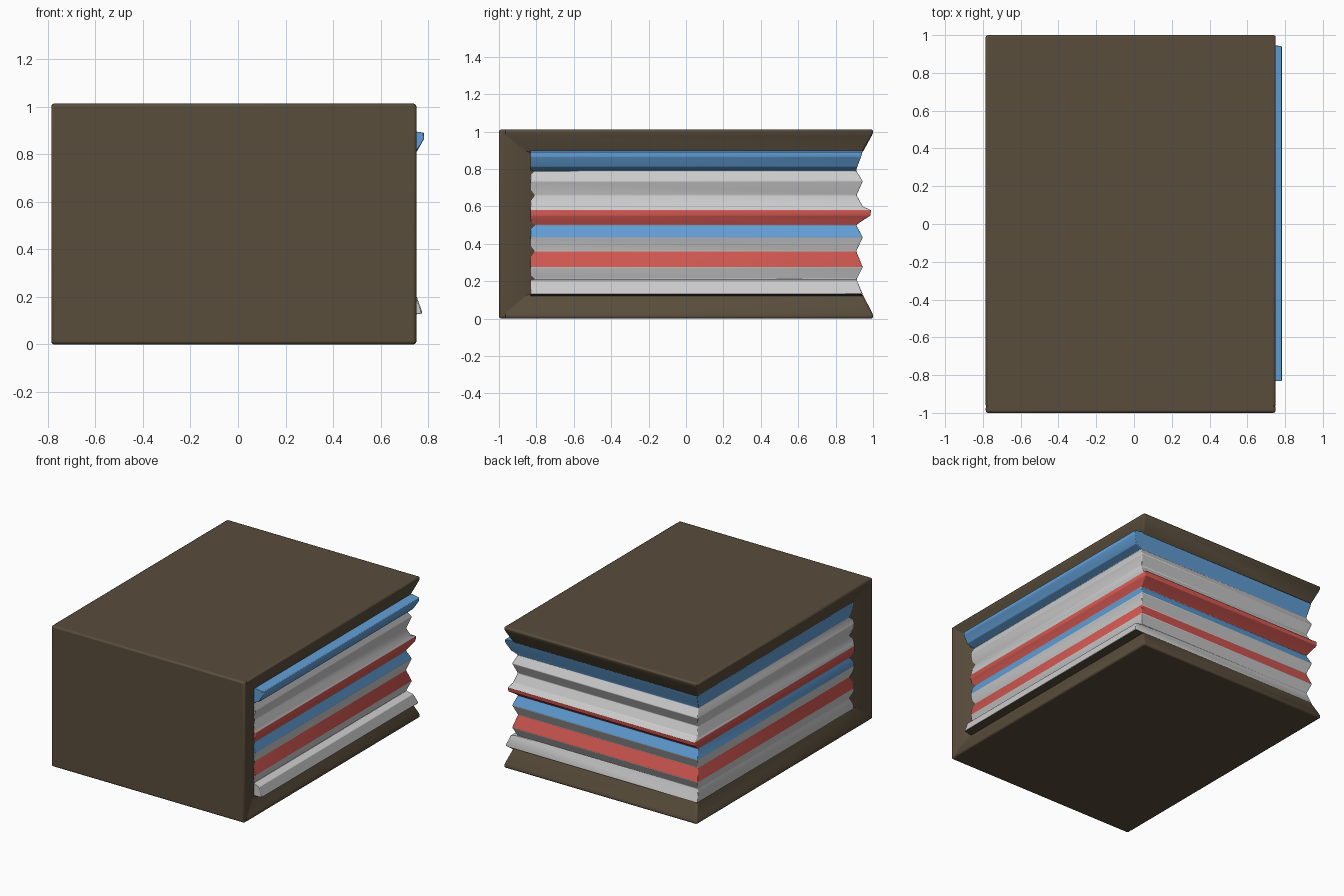
import bpy, bmesh

if "Cube" in bpy.data.objects:
    bpy.data.objects.remove(bpy.data.objects["Cube"])

PALETTE = {"brown": (0.10, 0.075, 0.045, 1), "blue": (0.12, 0.34, 0.66, 1),
           "red": (0.66, 0.10, 0.085, 1), "grey": (0.6, 0.6, 0.6, 1)}
MATS = {}
for name, rgba in PALETTE.items():
    MATS[name] = bpy.data.materials.new(name)
    MATS[name].diffuse_color = rgba


def stack(name, rows, bevel):
    """Loft closed plan outlines; rows = (z, outline, colour of band above that row)."""
    bm = bmesh.new()
    names = list(PALETTE)
    rings = [[bm.verts.new((x, y, z)) for x, y in pts] for z, pts, _ in rows]
    n = len(rings[0])
    for i in range(1, len(rings)):
        for j in range(n):
            k = (j + 1) % n
            f = bm.faces.new((rings[i-1][j], rings[i-1][k], rings[i][k], rings[i][j]))
            f.material_index = names.index(rows[i][2])
    for ring, col in ((rings[0], rows[0][2]), (rings[-1], rows[-1][2])):
        bm.faces.new(ring).material_index = names.index(col)
    bmesh.ops.recalc_face_normals(bm, faces=bm.faces)
    me = bpy.data.meshes.new(name)
    bm.to_mesh(me)
    bm.free()
    for c in names:
        me.materials.append(MATS[c])
    ob = bpy.data.objects.new(name, me)
    bpy.context.collection.objects.link(ob)
    mod = ob.modifiers.new("soft_edges", "BEVEL")
    mod.width, mod.segments, mod.limit_method = bevel, 2, 'ANGLE'
    mod.angle_limit = 0.3
    bpy.context.view_layer.objects.active = ob
    ob.select_set(True)
    bpy.ops.object.shade_smooth_by_angle(angle=0.6)
    ob.select_set(False)
    return ob


def rect(xl, xr, yf, yb):
    return [(xl, yf), (xr, yf), (xr, yb), (xl, yb)]


# covers: thin slabs whose three open edges slope in towards the pages
outer = rect(-.785, .75, -.97, 1)
inner = rect(-.748, .712, -.97, .942)
for name, zs in (("top_cover", (1.012, .99, .885)), ("bottom_cover", (0, .022, .135))):
    stack(name, [(zs[0], outer, "brown"), (zs[1], outer, "brown"),
                 (zs[2], inner, "brown")], .012)

# spine: front wall, its ends chamfered back to the pages
spine = [(-.785, -1), (.75, -1), (.75, -.975), (.712, -.84), (.69, -.78),
         (-.73, -.78), (-.748, -.84), (-.785, -.975)]
stack("spine", [(0, spine, "brown"), (1.012, spine, "brown")], .012)

# zigzag page block: z, left x, right x, back y, colour of the band above
PAGES = [(.90, -.75, .715, .945, "blue"), (.89, -.749, .782, .943, "blue"),
         (.865, -.747, .783, .936, "blue"), (.81, -.739, .752, .915, "blue"),
         (.79, -.735, .70, .91, "blue"), (.735, -.755, .722, .945, "grey"),
         (.66, -.735, .70, .912, "grey"), (.60, -.752, .715, .945, "grey"),
         (.58, -.76, .724, .99, "grey"), (.55, -.76, .724, .985, "red"),
         (.525, -.748, .712, .945, "red"), (.50, -.735, .70, .91, "red"),
         (.435, -.755, .722, .945, "blue"), (.36, -.735, .70, .91, "grey"),
         (.275, -.755, .722, .945, "red"), (.21, -.735, .70, .912, "grey"),
         (.20, -.737, .752, .916, "grey"), (.13, -.75, .776, .945, "grey"),
         (.12, -.75, .712, .945, "brown")]
stack("page_block", [(z, rect(xl, xr, -.832, yb), c)
                     for z, xl, xr, yb, c in PAGES], .004)

for m in bpy.data.materials:
    if m.users and not m.is_grease_pencil:
        m.use_nodes = True
        m.node_tree.nodes["Principled BSDF"].inputs["Base Color"].default_value = m.diffuse_color
